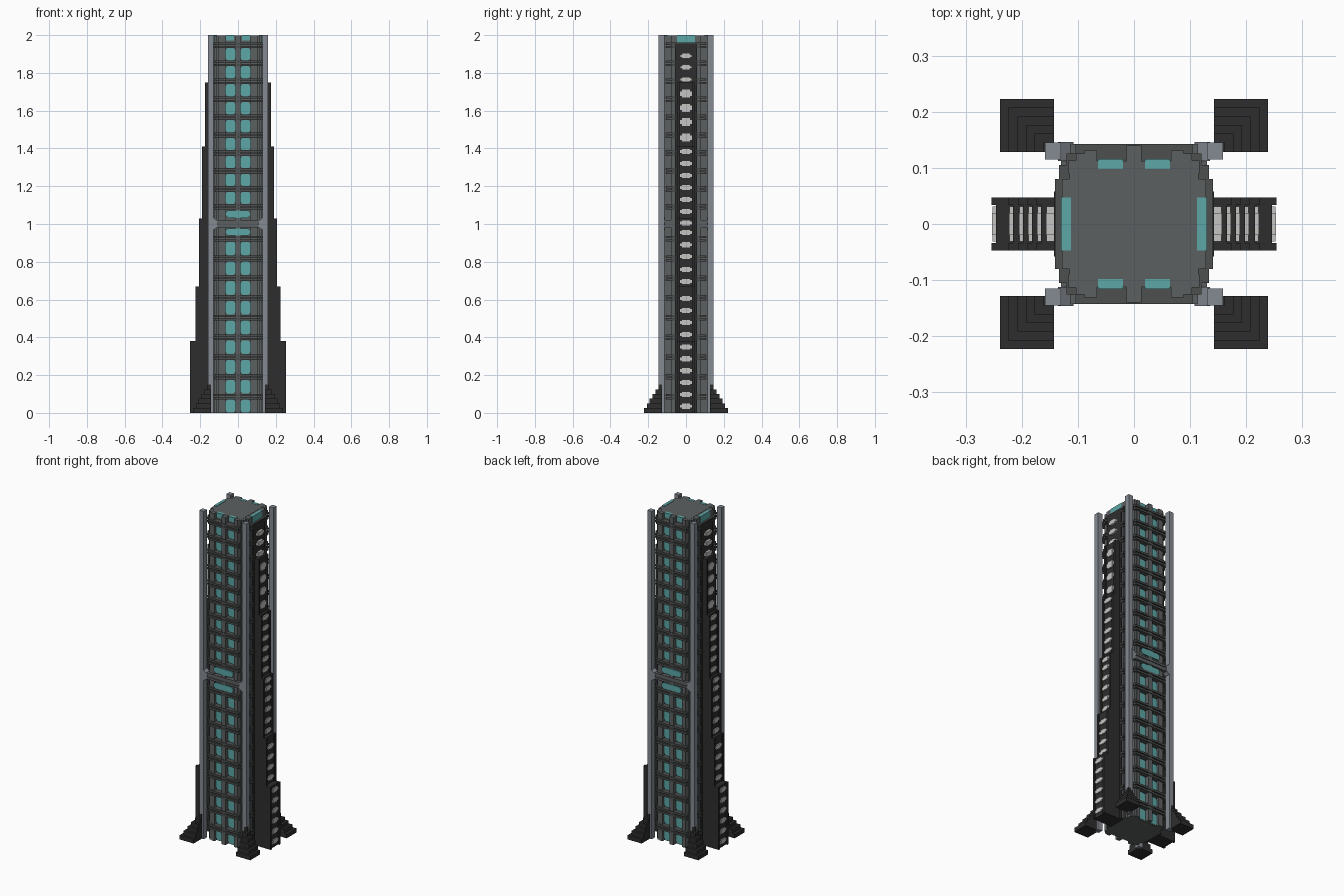
import bpy, bmesh

if "Cube" in bpy.data.objects:
    bpy.data.objects.remove(bpy.data.objects["Cube"], do_unlink=True)


def material(name, r, g, b):
    m = bpy.data.materials.new(name)
    m.use_nodes = True
    m.diffuse_color = (r, g, b, 1)
    bsdf = next(n for n in m.node_tree.nodes if n.type == 'BSDF_PRINCIPLED')
    bsdf.inputs["Base Color"].default_value = (r, g, b, 1)
    return m


GRAY = material("body gray", 0.108, 0.117, 0.120)
DARK = material("frame gray", 0.075, 0.080, 0.078)
STEEL = material("light steel", 0.235, 0.260, 0.295)
BLACK = material("charcoal", 0.027, 0.027, 0.027)
TEAL = material("teal glass", 0.110, 0.385, 0.385)
WHITE = material("pale lamp", 0.56, 0.56, 0.55)


def prism(bm, pts, y0, y1):
    """Extrude an outline of (x, z) points from y0 to y1."""
    a = [bm.verts.new((x, y0, z)) for x, z in pts]
    b = [bm.verts.new((x, y1, z)) for x, z in pts]
    bm.faces.new(a)
    bm.faces.new(b[::-1])
    for i in range(len(pts)):
        j = (i + 1) % len(pts)
        bm.faces.new((a[j], a[i], b[i], b[j]))


def box(bm, x0, x1, y0, y1, z0, z1):
    prism(bm, [(x0, z0), (x1, z0), (x1, z1), (x0, z1)], y0, y1)


def build(name, mat, fill, mirror=""):
    """Make an object from a fill function, copied across the listed axes."""
    bm = bmesh.new()
    fill(bm)
    for axis in mirror:
        new = bmesh.ops.duplicate(bm, geom=bm.verts[:] + bm.edges[:] + bm.faces[:])["geom"]
        for v in new:
            if isinstance(v, bmesh.types.BMVert):
                if axis == "x":
                    v.co.x = -v.co.x
                else:
                    v.co.y = -v.co.y
    bmesh.ops.recalc_face_normals(bm, faces=bm.faces)
    me = bpy.data.meshes.new(name)
    bm.to_mesh(me)
    bm.free()
    me.materials.append(mat)
    ob = bpy.data.objects.new(name, me)
    bpy.context.collection.objects.link(ob)


# Window rows: (centre height, half height)
LOW, HIGH = 0.1045, 0.095
rows = [(0.870 - LOW * k, 0.036) for k in range(9)]
rows += [(1.138 + HIGH * k, 0.033) for k in range(9)]
bands = [0.870 - LOW * (k - 0.5) for k in range(9)]
bands += [1.138 + HIGH * (k - 0.5) for k in range(10)]


# Tower body with stepped corners
def core(bm):
    box(bm, -0.128, 0.128, -0.08, 0.08, 0, 1.998)
    box(bm, -0.115, 0.115, -0.10, 0.10, 0, 1.997)
    box(bm, -0.100, 0.100, -0.112, 0.112, 0, 1.999)
build("tower_core", GRAY, core)


# Upright ribs between and beside the windows
def ribs(bm):
    box(bm, 0, 0.013, 0.11, 0.140, 0, 1.998)
    box(bm, 0.066, 0.088, 0.11, 0.131, 0, 1.998)
    box(bm, 0.088, 0.103, 0.10, 0.126, 0, 1.998)
    box(bm, 0.103, 0.117, 0.09, 0.113, 0, 1.998)
    box(bm, 0.125, 0.135, 0.06, 0.072, 0, 1.96)
build("upright_ribs", GRAY, ribs, "xy")


# Paired floor bands wrapping round the corners
def floor_bands(bm):
    for c in bands:
        for z in (c - 0.009, c + 0.009):
            a, b = z - 0.006, z + 0.006
            box(bm, -0.104, 0.104, -0.143, 0.143, a, b)
            box(bm, -0.120, 0.120, -0.126, 0.126, a, b)
            box(bm, -0.134, 0.134, -0.105, 0.105, a, b)
            box(bm, -0.141, 0.141, -0.080, 0.080, a, b)
build("floor_bands", DARK, floor_bands)


# Middle belt, with frames above and below the wide windows
def belt(bm):
    box(bm, -0.130, 0.130, -0.143, 0.143, 0.982, 0.995)
    box(bm, -0.130, 0.130, -0.143, 0.143, 1.007, 1.020)
    box(bm, -0.127, 0.127, -0.138, 0.138, 0.990, 1.012)
build("middle_belt", GRAY, belt)


# Glass panes with clipped corners
def pane(bm, x0, x1, z0, z1, y0, y1):
    c = 0.011
    prism(bm, [(x0 + c, z0), (x1 - c, z0), (x1, z0 + c), (x1, z1 - c),
               (x1 - c, z1), (x0 + c, z1), (x0, z1 - c), (x0, z0 + c)], y0, y1)


def panes(bm):
    for z, h in rows:
        pane(bm, 0.014, 0.066, max(z - h, 0.003), z + h, 0.110, 0.116)
    box(bm, 0.020, 0.064, 0.098, 0.116, 1.972, 2.0)
build("tall_windows", TEAL, panes, "xy")


def wide_panes(bm):
    for z in (0.957, 1.052):
        pane(bm, -0.065, 0.065, z - 0.019, z + 0.019, 0.134, 0.1415)
build("wide_windows", TEAL, wide_panes, "y")
build("side_top_windows", TEAL,
      lambda bm: box(bm, 0.112, 0.130, -0.047, 0.047, 1.955, 2.0), "x")


# Free standing corner posts and the brackets tying them to the belt
build("corner_posts", STEEL,
      lambda bm: box(bm, 0.130, 0.159, 0.115, 0.145, 0, 2.0), "xy")
build("post_brackets", STEEL, lambda bm: prism(
    bm, [(0.135, 0.965), (0.135, 1.037), (0.108, 1.016), (0.108, 0.984)],
    0.112, 0.1465), "xy")


# Stepped feet round the posts
def feet(bm):
    for i in range(6):
        d = 0.0155 * i
        box(bm, 0.143, 0.239 - d, 0.128, 0.223 - d, 0.025 * i, 0.025 * (i + 1))
build("stepped_feet", BLACK, feet, "xy")

# Side buttresses that step inward as they rise: (bottom, top, reach)
steps = [(0, 0.38, 0.254), (0.38, 0.67, 0.224), (0.67, 1.03, 0.206),
         (1.03, 1.41, 0.190), (1.41, 1.75, 0.174), (1.75, 1.95, 0.158)]


def buttress(bm):
    box(bm, 0.12, 0.143, -0.058, 0.058, 0, 1.955)
    for z0, z1, reach in steps[:-1]:
        box(bm, 0.13, reach - 0.008, -0.047, 0.047, z0, z1)
        for s in (-1, 1):
            lo, hi = sorted((s * 0.034, s * 0.047))
            box(bm, reach - 0.010, reach, lo, hi, z0, z1)
build("side_buttresses", BLACK, buttress, "x")


# Pale lamps running up the buttresses
def lamps(bm):
    zs = [0.035 + 0.0628 * k for k in range(6)]
    zs += [0.415, 0.479, 0.542, 0.606, 0.696, 0.759, 0.828, 0.890, 0.955,
           1.005, 1.066, 1.130, 1.193, 1.257, 1.320, 1.384, 1.457, 1.540,
           1.615, 1.690, 1.765, 1.830, 1.890]
    for z in zs:
        reach = next(r for a, b, r in steps if a <= z < b)
        h = 0.021 if 1.42 < z < 1.72 else 0.014
        box(bm, 0.135, reach - 0.001, -0.020, 0.020, z - h, z + h)
        box(bm, 0.135, reach - 0.002, -0.031, 0.031, z - h * 0.55, z + h * 0.55)
build("buttress_lamps", WHITE, lamps, "x")
